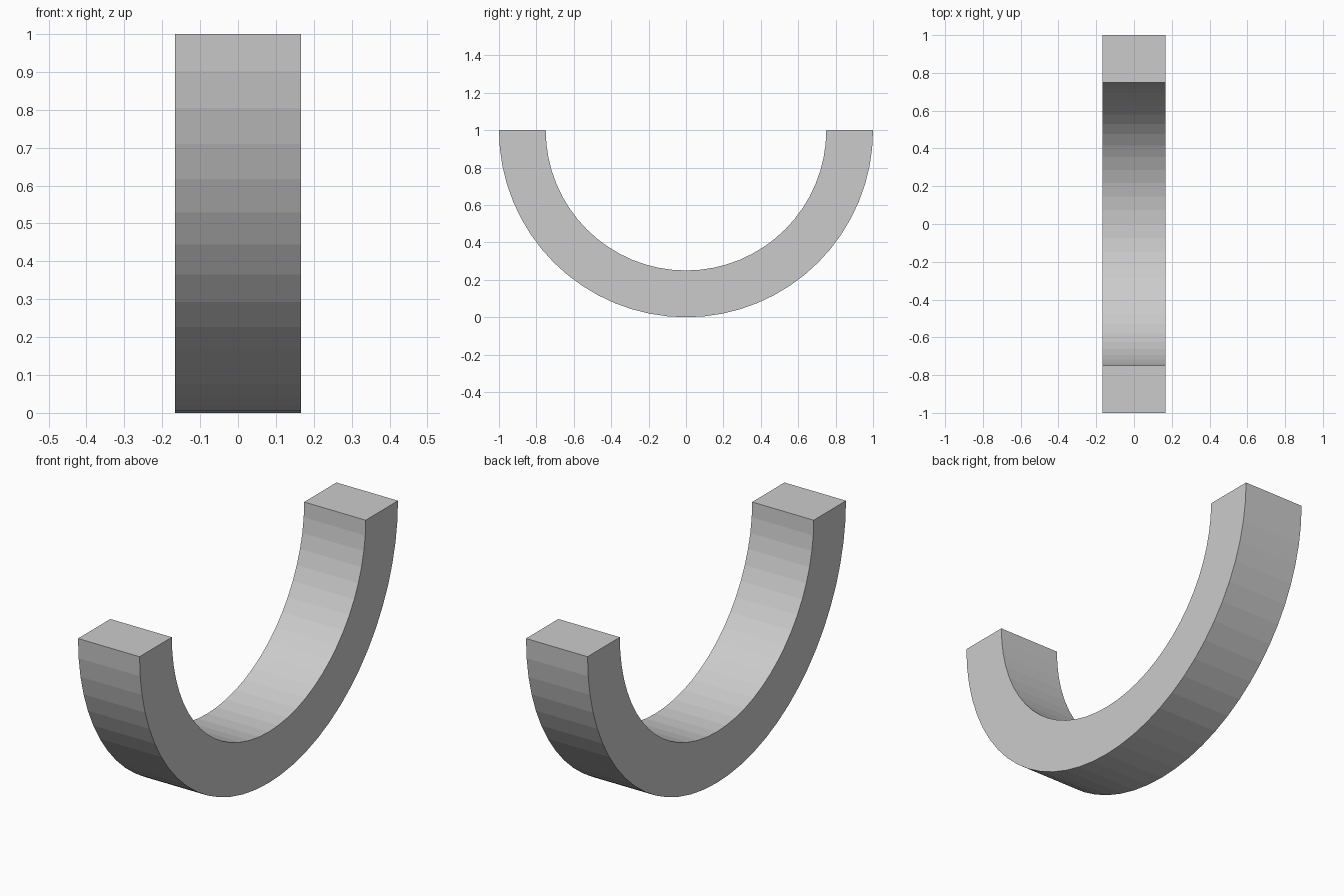
import bpy, bmesh
from math import sin, cos, pi

if "Cube" in bpy.data.objects:
    bpy.data.objects.remove(bpy.data.objects["Cube"])

OUTER, INNER, HALF_WIDTH, SEGMENTS = 1.0, 0.75, 1 / 6, 32


def arc(bm, radius):
    """Lower half circle in the YZ plane, hanging from z = 1."""
    angles = [pi + pi * i / SEGMENTS for i in range(SEGMENTS + 1)]
    return [bm.verts.new((-HALF_WIDTH, radius * cos(a), 1 + radius * sin(a)))
            for a in angles]


# Half-ring profile, built as a strip of quads
bm = bmesh.new()
outer, inner = arc(bm, OUTER), arc(bm, INNER)
for i in range(SEGMENTS):
    bm.faces.new((outer[i], outer[i + 1], inner[i + 1], inner[i]))

# Extrude the profile across the width
result = bmesh.ops.extrude_face_region(bm, geom=bm.faces[:], use_keep_orig=True)
moved = [g for g in result["geom"] if isinstance(g, bmesh.types.BMVert)]
bmesh.ops.translate(bm, verts=moved, vec=(2 * HALF_WIDTH, 0, 0))
bmesh.ops.recalc_face_normals(bm, faces=bm.faces[:])

mesh = bpy.data.meshes.new("half_ring")
bm.to_mesh(mesh)
bm.free()
bpy.context.collection.objects.link(bpy.data.objects.new("half_ring", mesh))
